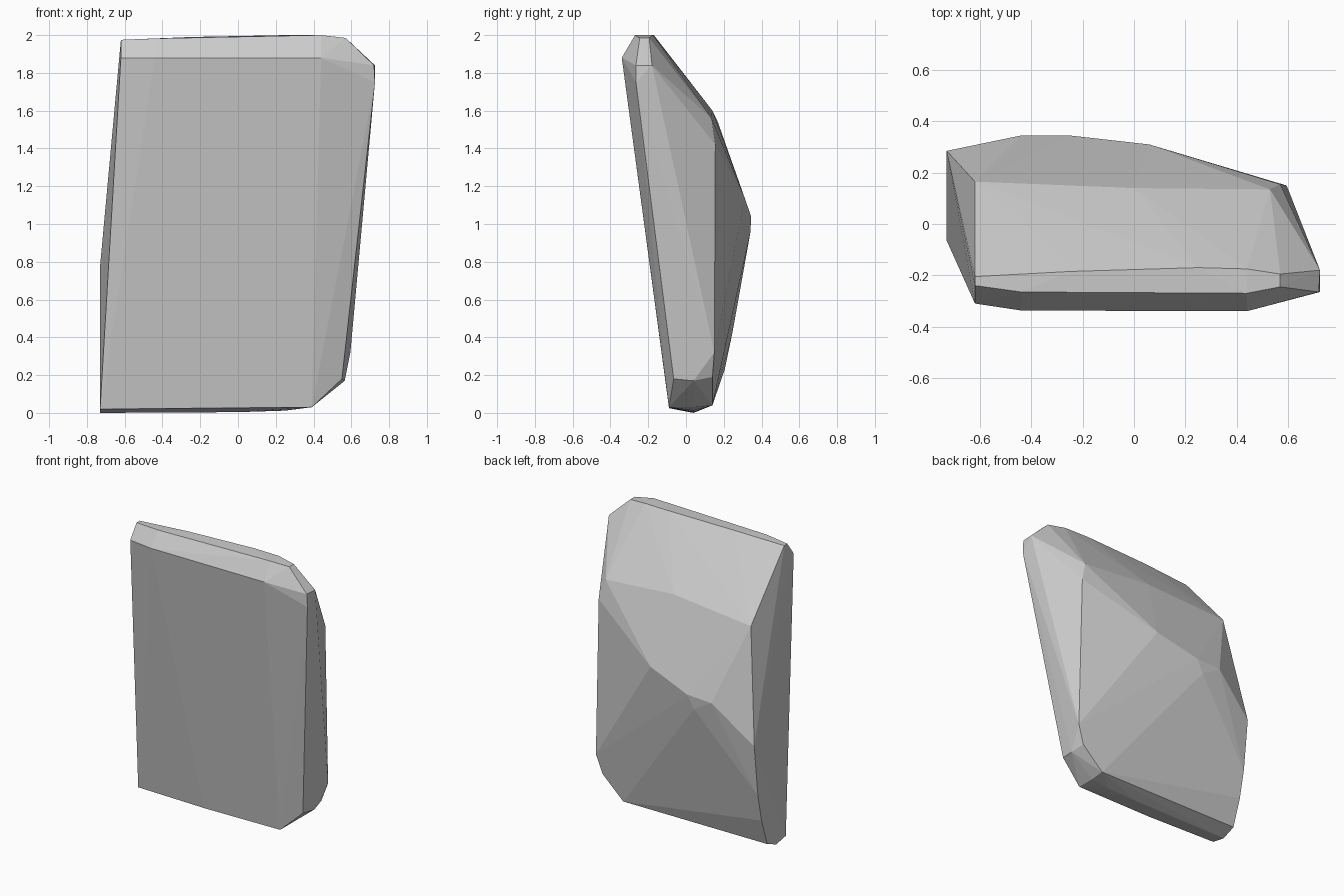
import bpy, bmesh

# Outline rings of the faceted slab; the solid is their convex hull
front_face = [(-.62, -.31, 1.88), (-.44, -.337, 1.88), (.44, -.34, 1.88),
              (.72, -.265, 1.84), (.725, -.265, 1.75), (.55, -.065, .18),
              (.39, -.09, .03), (-.2, -.09, .025), (-.73, -.065, .02)]
top_rim = [(-.62, -.24, 1.975), (-.44, -.265, 1.982), (.44, -.27, 2.0), (.57, -.245, 1.985),
           (-.62, -.205, 1.975), (-.25, -.185, 1.99), (.25, -.17, 2.0),
           (.44, -.175, 2.0), (.57, -.195, 1.985), (.725, -.18, 1.84)]
back_ridge = [(-.62, .165, 1.55), (0, .14, 1.6), (.53, .135, 1.56), (.57, .155, 1.42)]
back_peak = [(.06, .31, 1.14), (-.25, .345, 1.04), (-.44, .345, 1.03), (-.3, .34, .95)]
left_edge = [(-.73, .285, .78), (-.73, .245, .42), (-.73, .205, .23), (-.73, .14, .04)]
bottom_rim = [(-.73, .04, 0), (0, .04, .004), (.25, .04, .012), (.39, .04, .03),
              (.565, .04, .17), (.39, .14, .04), (.55, .14, .19), (.595, .15, .32)]

# Faceted stone slab
bm = bmesh.new()
for p in front_face + top_rim + back_ridge + back_peak + left_edge + bottom_rim:
    bm.verts.new(p)
hull = bmesh.ops.convex_hull(bm, input=bm.verts[:], use_existing_faces=False)
loose = [v for v in bm.verts if not v.link_faces]
bmesh.ops.delete(bm, geom=loose, context='VERTS')
bmesh.ops.dissolve_limit(bm, angle_limit=0.02, verts=bm.verts[:], edges=bm.edges[:])
bmesh.ops.recalc_face_normals(bm, faces=bm.faces[:])

mesh = bpy.data.meshes.new("stone_slab")
bm.to_mesh(mesh)
bm.free()
slab = bpy.data.objects.new("stone_slab", mesh)
bpy.context.collection.objects.link(slab)
